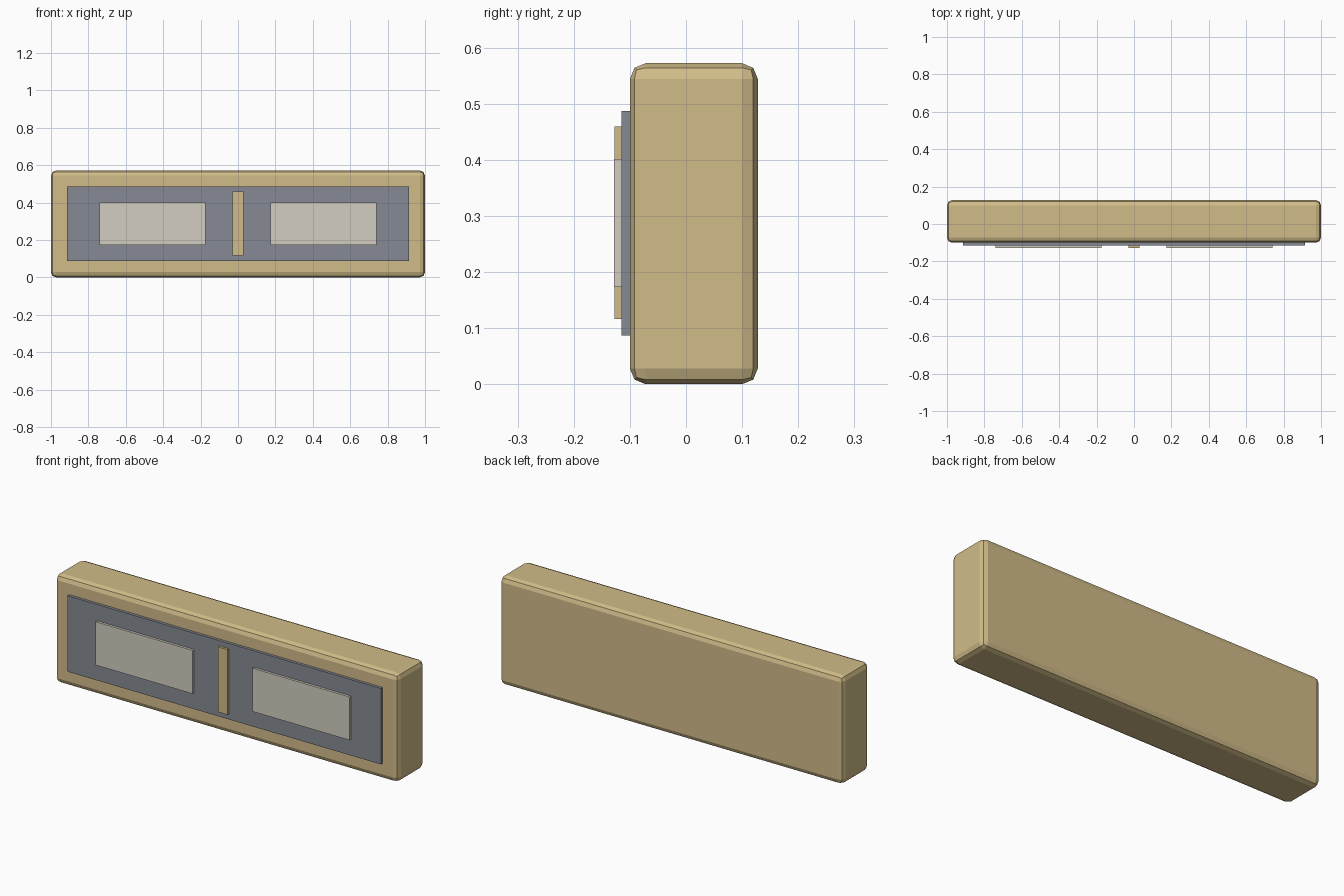
import bpy

cube = bpy.data.objects.get("Cube")
if cube:
    bpy.data.objects.remove(cube, do_unlink=True)


def linear(v):
    v /= 255
    return v / 12.92 if v <= 0.04045 else ((v + 0.055) / 1.055) ** 2.4


def make_material(name, *rgb):
    colour = (*[linear(c) for c in rgb], 1)
    mat = bpy.data.materials.new(name)
    mat.use_nodes = True
    mat.diffuse_color = colour
    shader = next(n for n in mat.node_tree.nodes if n.type == "BSDF_PRINCIPLED")
    shader.inputs["Base Color"].default_value = colour
    return mat


def box(name, mat, x, y, z, bevel=0):
    """Box spanning the given (low, high) ranges, with an optional rounded edge."""
    spans = (x, y, z)
    bpy.ops.mesh.primitive_cube_add(size=1, location=[(a + b) / 2 for a, b in spans])
    obj = bpy.context.object
    obj.name = name
    obj.scale = [b - a for a, b in spans]
    bpy.ops.object.transform_apply(location=False, rotation=False, scale=True)
    obj.data.materials.append(mat)
    if bevel:
        mod = obj.modifiers.new("rounded_edges", "BEVEL")
        mod.width = bevel
        mod.segments = 2
    return obj


tan = make_material("warm tan", 209, 188, 137)
grey = make_material("slate grey", 134, 138, 147)
pale = make_material("pale stone", 211, 206, 193)

# Housing with softened edges
box("housing", tan, (-1, 1), (-0.1, 0.128), (0, 0.572), bevel=0.028)

# Raised face panel
box("face_panel", grey, (-0.913, 0.913), (-0.115, -0.098), (0.087, 0.487))

# Central divider bar
box("divider_bar", tan, (-0.029, 0.029), (-0.127, -0.114), (0.116, 0.459))

# Pair of pale windows
for side, name in ((-1, "right_window"), (1, "left_window")):
    inner, outer = side * 0.175, side * 0.74
    box(name, pale, (min(inner, outer), max(inner, outer)), (-0.128, -0.114), (0.173, 0.401))
